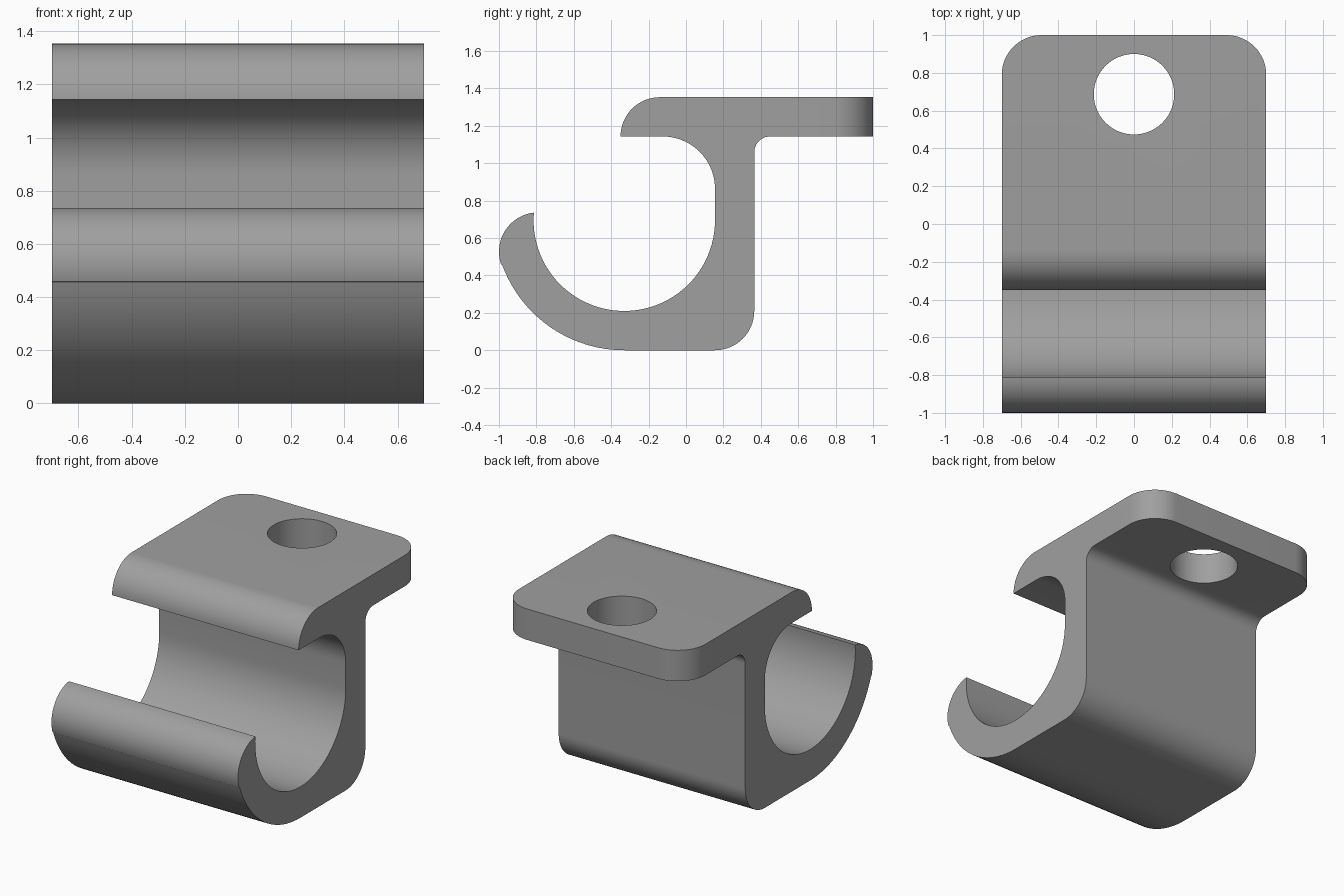
import bpy, bmesh, math

if "Cube" in bpy.data.objects:
    bpy.data.objects.remove(bpy.data.objects["Cube"])

HALF_W = 0.70     # half width along x
TOP = 1.353       # top of the mounting plate
UNDER = 1.143     # underside of the plate


def arc(cy, cz, r, a0, a1, n):
    """Points on an arc in the y-z plane, angles in degrees."""
    pts = []
    for i in range(n + 1):
        a = math.radians(a0 + (a1 - a0) * i / n)
        pts.append((cy + r * math.cos(a), cz + r * math.sin(a)))
    return pts


# Side profile of the hook, walked clockwise from the front lip
profile = arc(-0.14, UNDER, 0.21, 180, 90, 16)          # rounded front lip
profile += [(1.0, TOP), (1.0, UNDER)]                   # plate back end
profile += arc(0.45, 1.058, 0.085, 90, 180, 10)         # fillet under plate
profile += arc(0.155, 0.21, 0.21, 0, -90, 16)           # lower back corner
profile += arc(-0.33, 0.695, 0.695, 270, 200, 24)       # outer hook curve
profile += arc(-0.79, 0.527, 0.21, 199, 96.3, 18)       # hook nose
profile += arc(-0.33, 0.695, 0.485, 175.1, 360, 48)[1:]  # inner cradle
profile += arc(-0.125, 0.863, 0.28, 0, 90, 18)          # inner upper fillet

# Extrude the profile across the width
bm = bmesh.new()
face = bm.faces.new([bm.verts.new((-HALF_W, y, z)) for y, z in profile])
ext = bmesh.ops.extrude_face_region(bm, geom=[face])
moved = [v for v in ext["geom"] if isinstance(v, bmesh.types.BMVert)]
bmesh.ops.translate(bm, verts=moved, vec=(2 * HALF_W, 0, 0))

# Round the two back corners of the plate
corners = [e for e in bm.edges
           if all(v.co.y > 0.99 for v in e.verts)
           and abs(e.verts[0].co.z - e.verts[1].co.z) > 0.1]
bmesh.ops.bevel(bm, geom=corners, offset=0.21, offset_type='OFFSET',
                segments=16, profile=0.5, affect='EDGES')
bmesh.ops.recalc_face_normals(bm, faces=bm.faces)
mesh = bpy.data.meshes.new("hook_bracket")
bm.to_mesh(mesh)
bm.free()
bracket = bpy.data.objects.new("hook_bracket", mesh)
bpy.context.collection.objects.link(bracket)

# Drill the screw hole through the plate
bpy.ops.mesh.primitive_cylinder_add(vertices=64, radius=0.213, depth=0.5,
                                    location=(0, 0.687, 1.25))
cutter = bpy.context.object
cutter.name = "hole_cutter"
cutter.hide_render = True
mod = bracket.modifiers.new("screw_hole", 'BOOLEAN')
mod.operation = 'DIFFERENCE'
mod.solver = 'EXACT'
mod.object = cutter
bpy.ops.object.select_all(action='DESELECT')
bracket.select_set(True)
bpy.context.view_layer.objects.active = bracket
bpy.ops.object.modifier_apply(modifier=mod.name)
bpy.data.objects.remove(cutter)

# Single grey finish, smooth curves with sharp rims
grey = bpy.data.materials.new("grey")
grey.diffuse_color = (0.35, 0.35, 0.35, 1)
grey.use_nodes = True
grey.node_tree.nodes["Principled BSDF"].inputs["Base Color"].default_value = grey.diffuse_color
bracket.data.materials.clear()
bracket.data.materials.append(grey)
bpy.ops.object.shade_smooth_by_angle(angle=math.radians(30))
